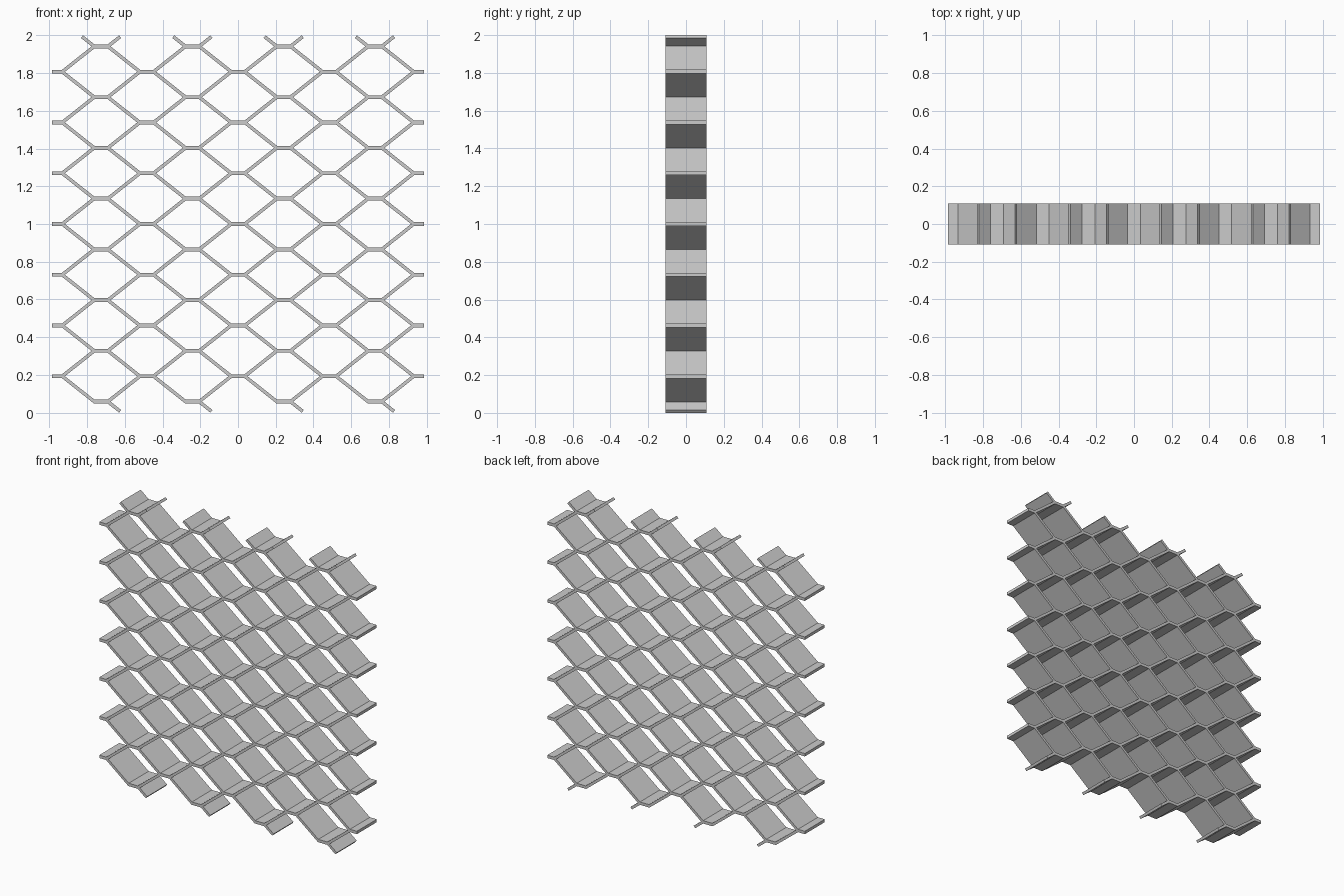
import bpy, bmesh, math
from mathutils import Vector

if "Cube" in bpy.data.objects:
    bpy.data.objects.remove(bpy.data.objects["Cube"])

# Mesh pattern dimensions
PX, DZ, Z0 = 0.242, 0.1345, 0.0585     # half column pitch, row pitch, first row
ROWS, DEPTH, EDGE = 15, 0.109, 0.986   # rows of bonds, half depth, side cut
F, HN, HS = 0.036, 0.010, 0.009        # bond half length, bond and strand half thickness
ang = math.atan2(DZ, PX - 2 * F)
sn, cs = math.sin(ang), math.cos(ang)
B = F + HS / sn                        # crotch between two strands
A = F + HN * cs / sn - HS / sn         # bond corner under a strand
C = B - HN * cs / sn                   # bond corner where no strand leaves
STUB = 0.0515 / sn                     # length of the cut strands

bm = bmesh.new()


def face(points):
    bm.faces.new([bm.verts.new((x, -DEPTH, z)) for x, z in points])


def bond(x, z, lower_left):
    """Short flat joint; trimmed straight at the side edges of the sheet."""
    if abs(x) > 0.9:
        s = math.copysign(1, x)
        face([(s * EDGE, z + HN), (x - s * A, z + HN), (x - s * B, z),
              (x - s * A, z - HN), (s * EDGE, z - HN)])
    else:
        face([(x - A, z + HN), (x + A, z + HN), (x + B, z),
              (x + A, z - HN), (x - lower_left, z - HN), (x - B, z)])


def strand(x, z, sx, sz, full=True):
    """Sloping strand from a bond to the next one, or a cut stub."""
    start = [(x + sx * B, z), (x + sx * A, z + sz * HN)]
    if full:
        x2, z2 = x + sx * PX, z + sz * DZ
        end = [(x2 - sx * B, z2), (x2 - sx * A, z2 - sz * HN)]
    else:
        ex, ez = F + STUB * cs, STUB * sn
        end = [(x + sx * (ex - HS * sn), z + sz * (ez + HS * cs)),
               (x + sx * (ex + HS * sn), z + sz * (ez - HS * cs))]
    face(start + end)


# Rows of bonds, staggered, with strands rising to the row above
for r in range(ROWS):
    z = Z0 + r * DZ
    cols = (-3, -1, 1, 3) if r % 2 == 0 else (-4, -2, 0, 2, 4)
    for c in cols:
        x = c * PX
        bond(x, z, C if r == 0 else A)
        for sx in (-1, 1):
            if abs(c + sx) <= 4:
                strand(x, z, sx, 1, full=r < ROWS - 1)
        if r == 0:
            strand(x, z, 1, -1, full=False)

# Weld the flat pattern and give it depth
bmesh.ops.remove_doubles(bm, verts=bm.verts, dist=0.0005)
bmesh.ops.recalc_face_normals(bm, faces=bm.faces)
ext = bmesh.ops.extrude_face_region(bm, geom=bm.faces[:], use_keep_orig=True)
moved = [v for v in ext["geom"] if isinstance(v, bmesh.types.BMVert)]
bmesh.ops.translate(bm, verts=moved, vec=Vector((0, 2 * DEPTH, 0)))
bmesh.ops.recalc_face_normals(bm, faces=bm.faces)

mesh = bpy.data.meshes.new("expanded_mesh_panel")
bm.to_mesh(mesh)
bm.free()
panel = bpy.data.objects.new("expanded_mesh_panel", mesh)
bpy.context.collection.objects.link(panel)
